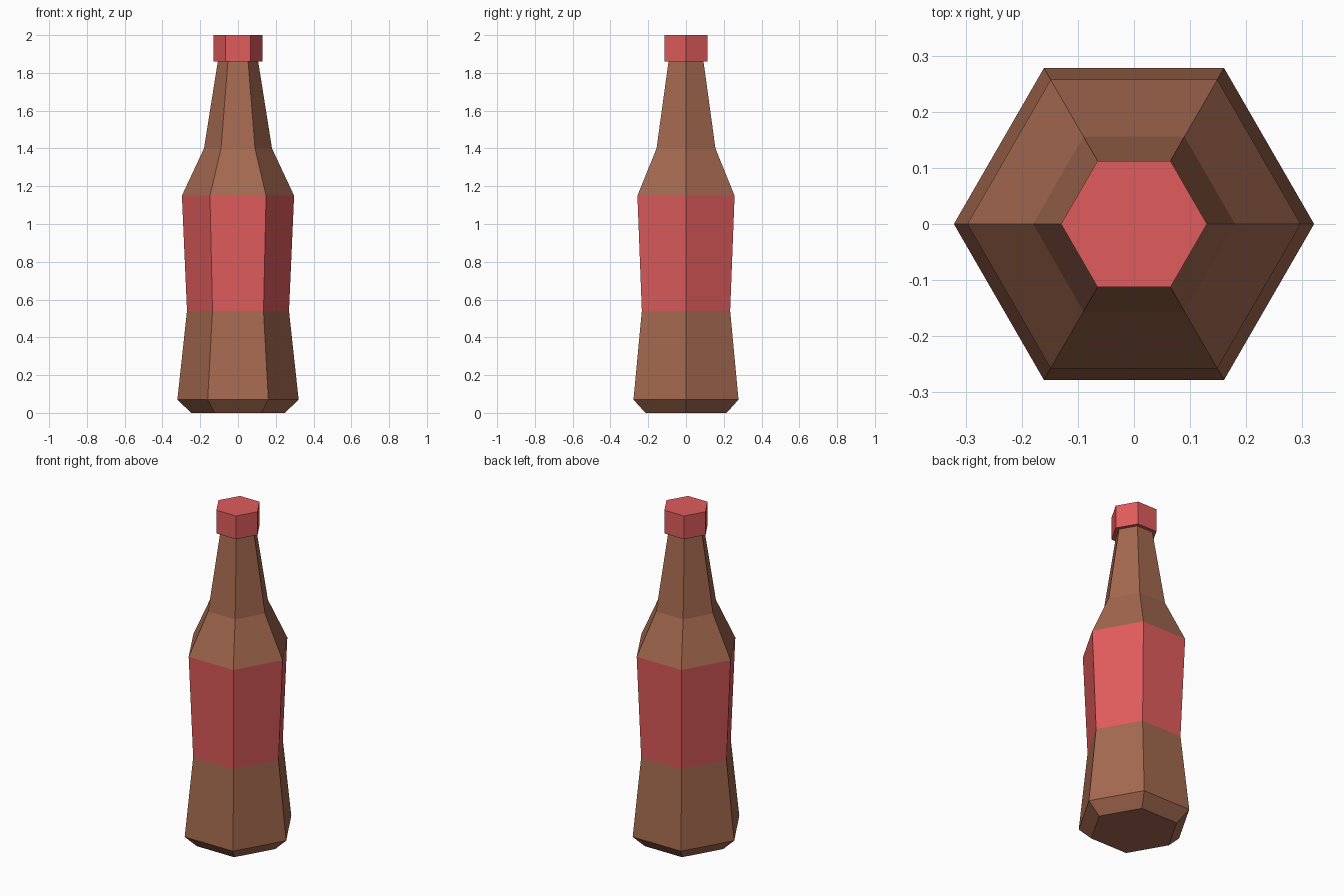
import bpy, bmesh
from math import cos, sin, pi

if "Cube" in bpy.data.objects:
    bpy.data.objects.remove(bpy.data.objects["Cube"])

SIDES = 6


def material(name, color):
    m = bpy.data.materials.new(name)
    m.diffuse_color = (*color, 1)
    m.use_nodes = True
    m.node_tree.nodes["Principled BSDF"].inputs["Base Color"].default_value = m.diffuse_color
    return m


def hex_lathe(name, profile, mat, close_bottom=False, close_top=False):
    """Skin hexagonal rings through (radius, z) profile points."""
    bm = bmesh.new()
    rings = [[bm.verts.new((r * cos(2 * pi * i / SIDES), r * sin(2 * pi * i / SIDES), z))
              for i in range(SIDES)] for r, z in profile]
    for lo, hi in zip(rings, rings[1:]):
        for i in range(SIDES):
            j = (i + 1) % SIDES
            bm.faces.new((lo[i], lo[j], hi[j], hi[i]))
    if close_bottom:
        bm.faces.new(rings[0][::-1])
    if close_top:
        bm.faces.new(rings[-1])
    mesh = bpy.data.meshes.new(name)
    bm.to_mesh(mesh)
    bm.free()
    mesh.materials.append(mat)
    obj = bpy.data.objects.new(name, mesh)
    bpy.context.collection.objects.link(obj)
    return obj


brown = material("brown_glass", (0.37, 0.14, 0.078))
red = material("red_paint", (0.75, 0.107, 0.107))

# Bevelled base and tapering lower body
hex_lathe("lower_bottle", [(0.248, 0), (0.321, 0.07), (0.27, 0.54)], brown, close_bottom=True)
# Label band, flush with the glass
hex_lathe("label", [(0.27, 0.54), (0.297, 1.15)], red)
# Shoulder and neck
hex_lathe("shoulder_and_neck", [(0.297, 1.15), (0.18, 1.4), (0.107, 1.86)], brown)
# Cap with overhanging rim
hex_lathe("cap", [(0.107, 1.86), (0.13, 1.86), (0.13, 2.0)], red, close_top=True)
